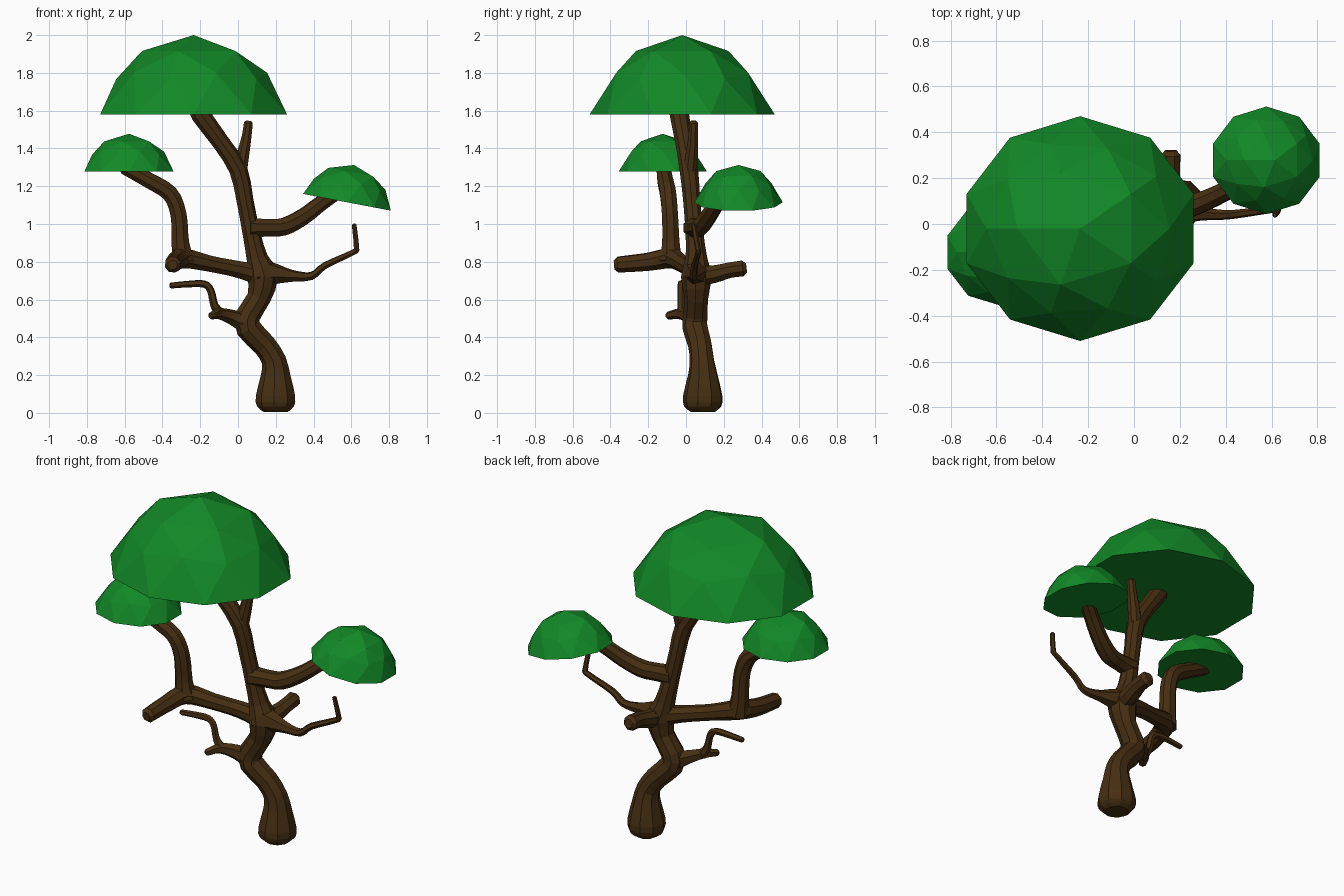
import bpy, bmesh, math
from mathutils import Vector, Matrix


def material(name, rgb):
    m = bpy.data.materials.new(name)
    m.diffuse_color = (*rgb, 1)
    return m


BARK = material("dark_brown_bark", (0.062, 0.028, 0.006))
LEAF = material("leaf_green", (0.006, 0.25, 0.020))


def finish(bm, name, mat):
    bmesh.ops.recalc_face_normals(bm, faces=bm.faces[:])
    me = bpy.data.meshes.new(name)
    bm.to_mesh(me)
    bm.free()
    me.materials.append(mat)
    ob = bpy.data.objects.new(name, me)
    bpy.context.collection.objects.link(ob)
    return ob


def catmull(pts, n=3):
    """Smooth a list of (x, y, z, radius) points."""
    p = [Vector(q) for q in pts]
    p = [2 * p[0] - p[1]] + p + [2 * p[-1] - p[-2]]
    out = []
    for i in range(1, len(p) - 2):
        a, b, c, d = p[i - 1:i + 3]
        for k in range(n):
            t = k / n
            out.append(0.5 * (2 * b + (c - a) * t + (2 * a - 5 * b + 4 * c - d) * t * t
                              + (3 * b - a - 3 * c + d) * t ** 3))
    out.append(p[-2])
    return out


def limb(name, pts, sides=8, n=3):
    """Tapered faceted tube along a path, with a rounded far end."""
    path = catmull(pts, n)
    pos = [q.xyz for q in path]
    rad = [q.w for q in path]
    end = (pos[-1] - pos[-2]).normalized()
    pos.append(pos[-1] + end * rad[-1] * 0.45)
    rad.append(rad[-1] * 0.6)
    bm = bmesh.new()
    rings, u = [], None
    for i, c in enumerate(pos):
        t = (pos[min(i + 1, len(pos) - 1)] - pos[max(i - 1, 0)]).normalized()
        if u is None:
            u = t.orthogonal()
        u = (u - t * u.dot(t)).normalized()
        v = t.cross(u)
        rings.append([bm.verts.new(c + rad[i] * (u * math.cos(a) + v * math.sin(a)))
                      for a in (2 * math.pi * (k + 0.5) / sides for k in range(sides))])
    for r0, r1 in zip(rings, rings[1:]):
        for k in range(sides):
            j = (k + 1) % sides
            bm.faces.new((r0[k], r0[j], r1[j], r1[k]))
    bm.faces.new(rings[0][::-1])
    bm.faces.new(rings[-1])
    return finish(bm, name, BARK)


def canopy(name, loc, size, tilt=0):
    """Faceted half dome with a flat underside."""
    bm = bmesh.new()
    bmesh.ops.create_icosphere(bm, subdivisions=2, radius=1)
    bmesh.ops.delete(bm, geom=[v for v in bm.verts if v.co.z < -0.1], context='VERTS')
    for v in bm.verts:
        if abs(v.co.z) < 0.1:
            v.co.z = 0
        elif v.co.z < 0.7:      # slightly conical shoulders
            v.co.x *= 0.88
            v.co.y *= 0.88
        elif v.co.z < 0.95:
            v.co.z *= 0.94
    bmesh.ops.holes_fill(bm, edges=[e for e in bm.edges if e.is_boundary], sides=0)
    bm.transform(Matrix.Translation(loc) @ Matrix.Rotation(math.radians(tilt), 4, 'Y')
                 @ Matrix.Rotation(math.pi, 4, 'Z')
                 @ Matrix.Diagonal((0.52 * size, 0.49 * size, 0.42 * size, 1)))
    return finish(bm, name, LEAF)


# Trunk and its two upper prongs
limb("trunk", [(0.20, 0.09, 0.005, 0.065), (0.20, 0.09, 0.035, 0.10), (0.20, 0.09, 0.09, 0.106),
               (0.20, 0.09, 0.20, 0.08), (0.19, 0.085, 0.28, 0.066), (0.14, 0.075, 0.36, 0.064),
               (0.055, 0.05, 0.45, 0.068), (0.055, 0.05, 0.52, 0.066), (0.11, 0.055, 0.61, 0.064),
               (0.13, 0.055, 0.72, 0.082), (0.10, 0.055, 0.82, 0.058), (0.07, 0.045, 0.95, 0.048),
               (0.035, 0.03, 1.13, 0.046), (0.0, 0.015, 1.29, 0.05), (-0.09, -0.01, 1.43, 0.047),
               (-0.20, -0.035, 1.58, 0.052), (-0.22, -0.04, 1.63, 0.045)], sides=9, n=2)
limb("upper_prong", [(0.005, 0.015, 1.24, 0.04), (0.025, 0.03, 1.36, 0.036),
                     (0.045, 0.038, 1.46, 0.028), (0.055, 0.04, 1.535, 0.025)])

# Left bough: out and forward to a stump, with a riser to the left canopy
limb("left_bough", [(0.12, 0.055, 0.73, 0.06), (0.0, 0.03, 0.76, 0.048), (-0.15, -0.02, 0.79, 0.046),
                    (-0.29, -0.08, 0.82, 0.056), (-0.33, -0.20, 0.80, 0.05),
                    (-0.345, -0.36, 0.785, 0.044)])
limb("left_riser", [(-0.29, -0.08, 0.80, 0.066), (-0.305, -0.08, 0.90, 0.05),
                    (-0.315, -0.085, 1.05, 0.046), (-0.36, -0.095, 1.16, 0.046),
                    (-0.47, -0.11, 1.23, 0.044), (-0.60, -0.12, 1.30, 0.04)])

# Right bough to the right canopy
limb("right_bough", [(0.06, 0.04, 0.98, 0.058), (0.15, 0.055, 0.98, 0.05), (0.24, 0.075, 0.985, 0.05),
                     (0.34, 0.115, 1.035, 0.046), (0.44, 0.165, 1.11, 0.042),
                     (0.53, 0.22, 1.17, 0.038)])

# Rear stump
limb("rear_stump", [(0.13, 0.04, 0.72, 0.06), (0.15, 0.15, 0.735, 0.05), (0.16, 0.23, 0.755, 0.044),
                    (0.16, 0.30, 0.765, 0.045)])

# Thin twigs
limb("right_twig", [(0.11, 0.055, 0.74, 0.085), (0.20, 0.05, 0.735, 0.056), (0.29, 0.045, 0.725, 0.032),
                    (0.39, 0.04, 0.725, 0.022), (0.46, 0.045, 0.78, 0.019), (0.61, 0.065, 0.85, 0.016),
                    (0.627, 0.062, 0.875, 0.015), (0.615, 0.04, 0.995, 0.013)], sides=6)
limb("lower_stub", [(0.05, 0.05, 0.47, 0.06), (-0.03, 0.02, 0.505, 0.042), (-0.10, -0.03, 0.525, 0.03),
                    (-0.14, -0.095, 0.515, 0.021)], sides=6)
limb("lower_twig", [(-0.09, -0.02, 0.52, 0.03), (-0.125, -0.025, 0.57, 0.022),
                    (-0.145, -0.025, 0.65, 0.02), (-0.18, -0.025, 0.682, 0.02),
                    (-0.26, -0.027, 0.682, 0.018), (-0.355, -0.03, 0.674, 0.016)], sides=6)

# Canopies
canopy("top_canopy", (-0.235, -0.02, 1.58), 1.0)
canopy("left_canopy", (-0.577, -0.123, 1.277), 0.478)
canopy("right_canopy", (0.577, 0.278, 1.115), 0.478, tilt=10.8)
